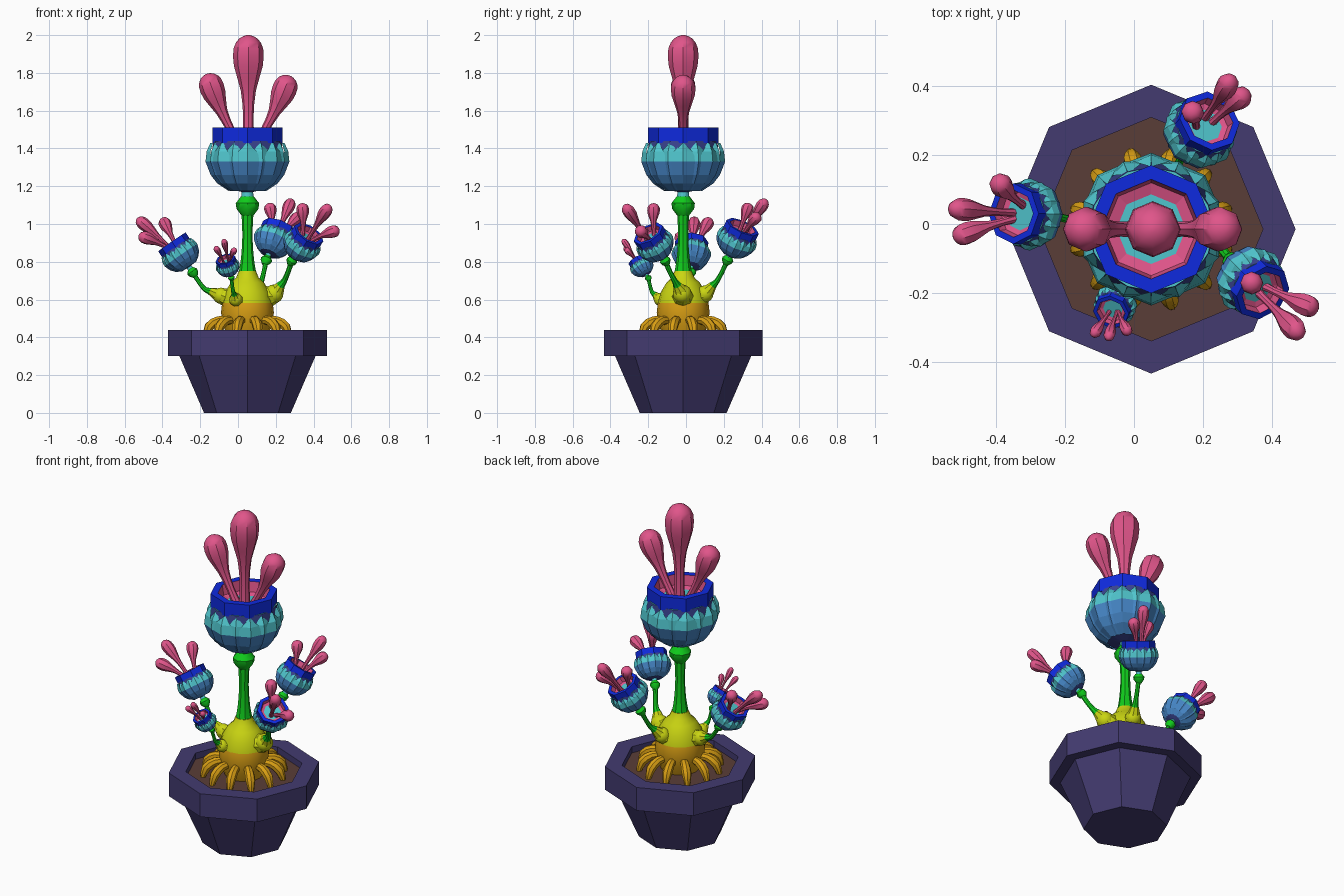
import bpy, bmesh, math
from mathutils import Vector, Matrix

if "Cube" in bpy.data.objects:
    bpy.data.objects.remove(bpy.data.objects["Cube"])


def mat(name, hexa):
    m = bpy.data.materials.new(name)
    c = [int(hexa[i:i + 2], 16) / 255 for i in (0, 2, 4)]
    m.diffuse_color = [((v + .055) / 1.055) ** 2.4 if v > .04 else v / 12.92 for v in c] + [1]
    m.use_nodes = True
    m.node_tree.nodes["Principled BSDF"].inputs["Base Color"].default_value = m.diffuse_color
    return m


POT, SOIL = mat("purple_clay", "433B70"), mat("brown_soil", "5A3D37")
ORANGE, YELLOW = mat("orange", "D99F14"), mat("yellow_green", "CAD512")
GREEN, TEAL = mat("green", "10CC1C"), mat("teal", "50C5CD")
STEEL, NAVY = mat("sky_blue", "4788C9"), mat("dark_blue", "39438F")
RIM, PINK = mat("bright_blue", "0F2ADF"), mat("pink", "E0558A")
CENTRE = Vector((.05, -.015, 0))


def finish(name, bm, mats, matrix=Matrix(), smooth=False):
    bmesh.ops.remove_doubles(bm, verts=bm.verts, dist=1e-5)
    bmesh.ops.recalc_face_normals(bm, faces=bm.faces)
    me = bpy.data.meshes.new(name)
    bm.to_mesh(me)
    bm.free()
    for m in mats:
        me.materials.append(m)
    ob = bpy.data.objects.new(name, me)
    bpy.context.collection.objects.link(ob)
    ob.matrix_world = matrix
    if smooth:
        bpy.ops.object.select_all(action='DESELECT')
        ob.select_set(True)
        bpy.context.view_layer.objects.active = ob
        bpy.ops.object.shade_smooth_by_angle(angle=math.radians(40))
    return ob


def skin(bm, rings, idx):
    """Bridge closed vertex rings; idx(i) gives the material of band i."""
    n = len(rings[0])
    for i in range(len(rings) - 1):
        for j in range(n):
            k = (j + 1) % n
            f = bm.faces.new((rings[i][j], rings[i][k], rings[i + 1][k], rings[i + 1][j]))
            f.material_index = idx(i)


def lathe(name, profile, mats, idx=lambda i: 0, sides=8, matrix=Matrix(), smooth=False):
    bm = bmesh.new()
    rings = [[bm.verts.new((max(r, 1e-4) * math.cos(a), max(r, 1e-4) * math.sin(a), z))
              for a in (math.tau * j / sides for j in range(sides))] for r, z in profile]
    skin(bm, rings, idx)
    for ring in (rings[0], rings[-1]):
        bm.faces.new(ring)
    bmesh.ops.dissolve_degenerate(bm, dist=1e-3, edges=bm.edges)
    return finish(name, bm, mats, matrix, smooth)


def tube(name, pts, radii, mats, idx=lambda i: 0, sides=8, sub=3):
    """Sweep a circle along a smooth path with varying radius."""
    pts = [Vector(p) for p in pts]
    path, n = [], len(pts)
    for i in range(n - 1):
        p0, p1, p2, p3 = (pts[max(0, min(n - 1, k))] for k in range(i - 1, i + 3))
        r0, r1, r2, r3 = (radii[max(0, min(n - 1, k))] for k in range(i - 1, i + 3))
        for s in range(sub + (i == n - 2)):
            t = s / sub
            w = (-t + 2*t*t - t**3, 2 - 5*t*t + 3*t**3, t + 4*t*t - 3*t**3, t**3 - t*t)
            path.append(((p0*w[0] + p1*w[1] + p2*w[2] + p3*w[3]) / 2,
                         max(.001, (r0*w[0] + r1*w[1] + r2*w[2] + r3*w[3]) / 2)))
    bm, rings = bmesh.new(), []
    for i, (p, r) in enumerate(path):
        d = path[min(i + 1, len(path) - 1)][0] - path[max(i - 1, 0)][0]
        q = Vector((0, 0, 1)).rotation_difference(d.normalized())
        rings.append([bm.verts.new(p + q @ Vector((r * math.cos(math.tau * j / sides),
                      r * math.sin(math.tau * j / sides), 0))) for j in range(sides)])
    skin(bm, rings, lambda i: idx(i // sub))
    for ring in (rings[0], rings[-1]):
        bm.faces.new(ring)
    return finish(name, bm, mats, smooth=True)


def pistil(name, base, tip, r, bend):
    base, tip = Vector(base), Vector(tip)
    d = tip - base
    fr = (0, .25, .5, .72, .88, .97, 1)
    rad = (.42, .34, .5, .95, .98, .6, .12)
    tube(name, [base + d * t + Vector(bend) * math.sin(math.pi * t) for t in fr],
         [r * k for k in rad], [PINK], sub=2)


def petals(name, matrix):
    """Two staggered layers of pointed petals, blue below and teal above."""
    rows = [(.075, .10, .28), (.115, .16, .32), (.16, .195, .36),
            (.23, .222, .38), (.285, .216, .24), (.33, .196, .01)]
    bm = bmesh.new()
    for k in range(16):
        a0, s = math.tau * k / 16, (.96 if k % 2 else 1)
        grid = []
        for z, r, w in rows:
            grid.append([bm.verts.new((r * s * e * math.cos(a0 + u * w),
                                       r * s * e * math.sin(a0 + u * w), z))
                         for u, e in ((-1, .93), (0, 1), (1, .93))])
        for i in range(len(rows) - 1):
            for j in (0, 1):
                f = bm.faces.new((grid[i][j], grid[i][j + 1], grid[i + 1][j + 1], grid[i + 1][j]))
                f.material_index = 1 if i >= 3 else 0
    return finish(name, bm, [STEEL, TEAL], matrix)


def flower(name, knob, rim, tips, r_pistil):
    """Knob, neck, cup, petals and rim along the axis from knob to rim centre."""
    knob, rim = Vector(knob), Vector(rim)
    axis = rim - knob
    s = axis.length / .41
    rot = Vector((0, 0, 1)).rotation_difference(axis.normalized()).to_matrix().to_4x4()
    M = Matrix.Translation(knob) @ rot @ Matrix.Scale(s, 4)
    lathe(name + "_knob", [(.028, -.06), (.058, -.02), (.062, .01), (.035, .045)], [GREEN],
          matrix=M, smooth=True)
    lathe(name + "_cup", [(.034, .03), (.03, .07), (.10, .085), (.16, .14), (.195, .23), (.18, .34)],
          [TEAL, NAVY], lambda i: int(i > 0), 16, M)
    petals(name + "_petals", M)
    lathe(name + "_rim", [(.15, .325), (.186, .33), (.186, .41), (.145, .41), (.135, .35), (0, .31)],
          [RIM, PINK], lambda i: int(i > 2), 8, M)
    low = knob + axis * .76
    for i, t in enumerate(tips):
        t = Vector(t)
        side = t - low
        side -= axis.normalized() * side.dot(axis.normalized())
        start = low + side.normalized() * min(side.length, .05 * s)
        pistil(f"{name}_pistil_{i + 1}", start, t, r_pistil[i],
               side * -.06)


# Pot with thick octagonal rim, soil inside
lathe("pot", [(.23, 0), (.36, .30), (.42, .30), (.42, .44), (.325, .44), (.325, .40)],
      [POT], matrix=Matrix.Translation(CENTRE))
lathe("soil", [(.326, .385), (.326, .402)], [SOIL], matrix=Matrix.Translation(CENTRE))

# Bulb: orange below, yellow above
lathe("bulb", [(.10, .39), (.128, .46), (.14, .53), (.134, .583), (.118, .64), (.088, .69),
               (.06, .715), (.046, .75)], [ORANGE, YELLOW], lambda i: int(i > 2), 16,
      Matrix.Translation(CENTRE), True)

# Ring of claw-like roots
for k in range(12):
    a = math.tau * (k + .5) / 12
    tube(f"root_{k + 1}", [CENTRE + Vector((r * math.cos(a), r * math.sin(a), z))
         for r, z in ((.10, .49), (.16, .488), (.21, .455), (.232, .39))],
         (.02, .025, .027, .012), [ORANGE], sub=2)

# Main stem and flower
tube("main_stem", [CENTRE + Vector((0, 0, z)) for z in (.74, .82, .94, 1.06)],
     (.047, .034, .027, .032), [GREEN])
flower("main_flower", CENTRE + Vector((0, 0, 1.10)), CENTRE + Vector((0, 0, 1.51)),
       [(.055, -.015, 2.0)], [.08])
for side, x, z in (("left", -.165, 1.795), ("right", .275, 1.785)):
    sx = -1 if x < 0 else 1
    pistil("main_pistil_" + side, (.05 + sx * .035, -.015, 1.40), (x, -.015, z), .064,
           (sx * .012, 0, 0))

# Side flowers: bump, stem bend, knob, rim centre, bump size, pistil tips, pistil size
SIDE = [
    ("left", (-.09, -.01, .62), (-.175, .01, .655), (-.24, .025, .745), (-.35, .03, .905), .043,
     [(-.535, .045, 1.03), (-.40, .13, 1.03), (-.525, -.04, .94)], .033),
    ("back", (.09, .10, .63), (.125, .165, .70), (.15, .22, .81), (.22, .30, .985), .045,
     [(.285, .425, 1.13), (.33, .385, 1.05), (.165, .335, 1.11)], .032),
    ("right", (.19, -.02, .63), (.245, -.06, .70), (.285, -.11, .805), (.375, -.20, .95), .05,
     [(.485, -.325, 1.10), (.535, -.25, .97), (.34, -.17, 1.11)], .033),
    ("front", (-.012, -.135, .60), (-.025, -.18, .64), (-.035, -.20, .715), (-.067, -.257, .815), .035,
     [(-.12, -.325, .88), (-.075, -.335, .92), (-.015, -.32, .87)], .017),
]
for name, bump, mid, knob, rim, rb, tips, rp in SIDE:
    b, m, kn = Vector(bump), Vector(mid), Vector(knob)
    bm = bmesh.new()
    bmesh.ops.create_uvsphere(bm, u_segments=12, v_segments=8, radius=rb)
    finish(name + "_bump", bm, [YELLOW], Matrix.Translation(b), True)
    r = rb * .3
    root = b.lerp(Vector((.05, -.015, .58)), .5)
    tube(name + "_stem", [root, b, b.lerp(m, .65), m, m.lerp(kn, .5) + Vector((0, 0, -.006)), kn],
         (rb * 1.3, rb * .98, r * 1.6, r * 1.05, r * .9, r), [YELLOW, GREEN], lambda i: int(i > 1))
    flower(name + "_flower", knob, rim, tips, [rp] * 3)
